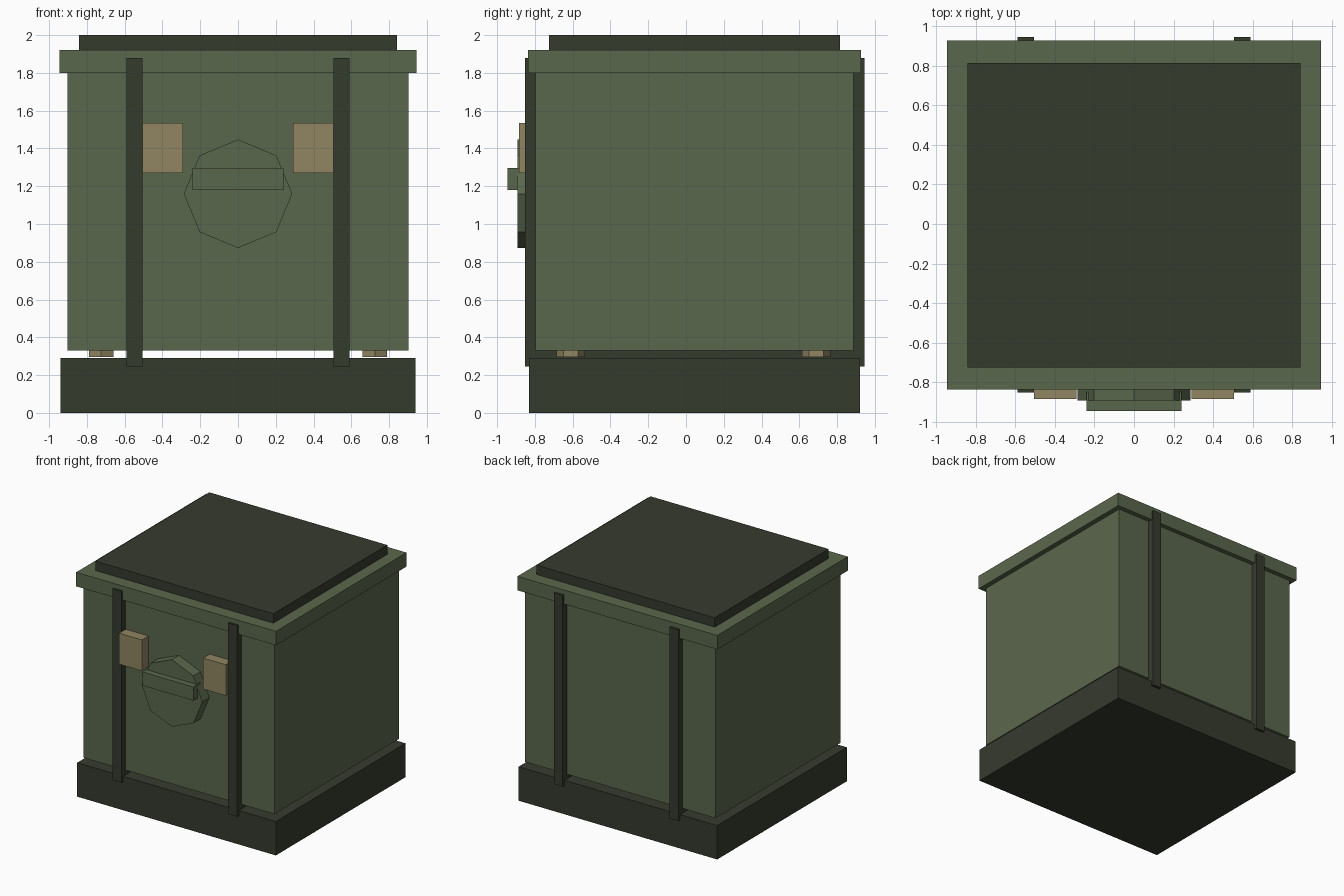
import bpy, math

if "Cube" in bpy.data.objects:
    bpy.data.objects.remove(bpy.data.objects["Cube"])

CY = 0.045  # depth centre of the crate body


def material(name, rgb):
    m = bpy.data.materials.new(name)
    m.diffuse_color = (*rgb, 1)
    m.use_nodes = True
    m.node_tree.nodes["Principled BSDF"].inputs["Base Color"].default_value = m.diffuse_color
    return m


GREEN = material("olive green", (0.102, 0.136, 0.072))
DARK = material("dark olive", (0.036, 0.043, 0.027))
TAN = material("tan", (0.283, 0.238, 0.122))


def box(name, x, y, z, mat):
    """Box from (min, max) ranges on each axis."""
    bpy.ops.mesh.primitive_cube_add(size=1, location=[sum(r) / 2 for r in (x, y, z)])
    ob = bpy.context.object
    ob.name = name
    ob.scale = [r[1] - r[0] for r in (x, y, z)]
    bpy.ops.object.transform_apply(location=False, rotation=False, scale=True)
    ob.data.materials.append(mat)
    return ob


def prism(name, sides, radius, depth, loc, rot, mat):
    bpy.ops.mesh.primitive_cylinder_add(vertices=sides, radius=radius, depth=depth,
                                        location=loc, rotation=rot)
    ob = bpy.context.object
    ob.name = name
    ob.data.materials.append(mat)
    return ob


def centred(name, hx, hy, z, mat):
    return box(name, (-hx, hx), (CY - hy, CY + hy), z, mat)


# Stacked main parts
centred("base", 0.94, 0.876, (0, 0.29), DARK)
centred("body", 0.902, 0.842, (0.33, 1.80), GREEN)
centred("lid", 0.945, 0.882, (1.80, 1.92), GREEN)
centred("top_panel", 0.842, 0.77, (1.92, 2.0), DARK)

for s, side in ((-1, "left"), (1, "right")):
    # Strap slab running through the crate, showing front and back
    xs = sorted((s * 0.505, s * 0.589))
    box(f"strap_{side}", xs, (CY - 0.898, CY + 0.9), (0.245, 1.88), DARK)
    # Latch plate
    xs = sorted((s * 0.29, s * 0.505))
    box(f"latch_{side}", xs, (-0.885, -0.78), (1.27, 1.535), TAN)
    # Hexagonal feet between base and body
    for t, end in ((-1, "front"), (1, "back")):
        prism(f"foot_{end}_{side}", 6, 0.075, 0.045,
              (s * 0.725, 0.04 + t * 0.65, 0.3175), (0, 0, 0), TAN)

# Octagonal boss and the handle bar across it
prism("handle_boss", 8, 0.287, 0.112, (0, -0.837, 1.16), (math.pi / 2, 0, 0), GREEN)
box("handle_bar", (-0.24, 0.24), (-0.945, -0.85), (1.18, 1.297), GREEN)
